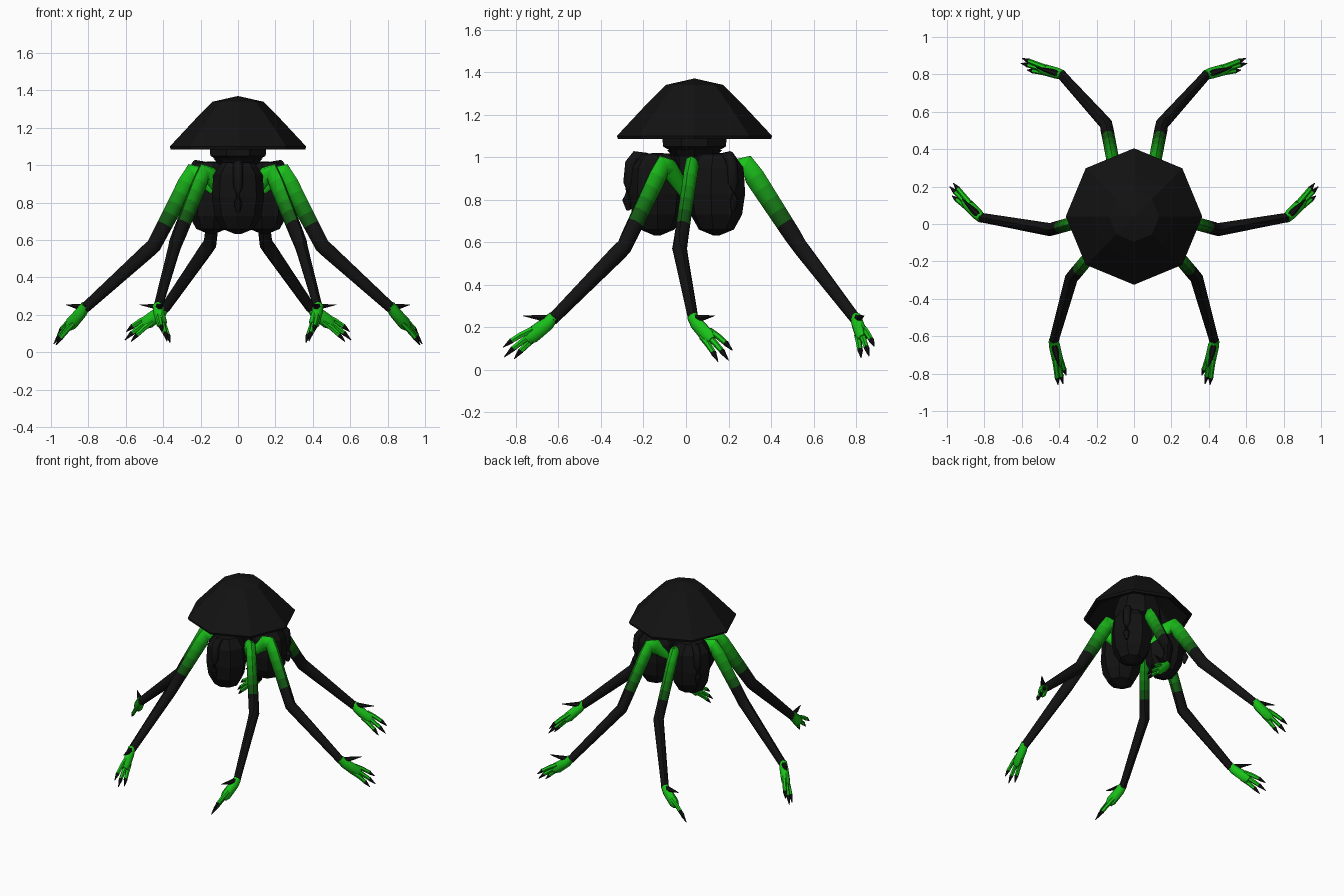
import bpy, math
from mathutils import Vector

if "Cube" in bpy.data.objects:
    bpy.data.objects.remove(bpy.data.objects["Cube"])

CX = Vector((0, 0.04, 0))  # body axis


def material(name, rgb):
    m = bpy.data.materials.new(name)
    m.diffuse_color = (*rgb, 1)
    m.use_nodes = True
    m.node_tree.nodes["Principled BSDF"].inputs["Base Color"].default_value = m.diffuse_color
    return m


BLACK, GREEN = Vector((0.006, 0.006, 0.006)), Vector((0.01, 0.55, 0.01))
STEPS = 6
# green fading to black: index 0 is green, index STEPS is black
FADE = [material("fade_%d" % i, GREEN.lerp(BLACK, i / STEPS)) for i in range(STEPS + 1)]


def make(name, verts, faces, mats=None, smooth=False, mirror=False):
    me = bpy.data.meshes.new(name)
    me.from_pydata([tuple(v) for v in verts], [], faces)
    for m in FADE:
        me.materials.append(m)
    for i, p in enumerate(me.polygons):
        p.material_index = mats[i] if mats else STEPS
    ob = bpy.data.objects.new(name, me)
    bpy.context.collection.objects.link(ob)
    bpy.ops.object.select_all(action='DESELECT')
    ob.select_set(True)
    bpy.context.view_layer.objects.active = ob
    bpy.ops.object.mode_set(mode='EDIT')
    bpy.ops.mesh.select_all(action='SELECT')
    bpy.ops.mesh.normals_make_consistent(inside=False)
    bpy.ops.object.mode_set(mode='OBJECT')
    if smooth:
        bpy.ops.object.shade_smooth_by_angle(angle=math.radians(50))
    if mirror:
        ob.modifiers.new("mirror", 'MIRROR')
    return ob


def skin(rings, n):
    """Quads between successive rings plus both end caps."""
    faces = []
    for i in range(len(rings) - 1):
        for j in range(n):
            k = (j + 1) % n
            faces.append((i * n + j, i * n + k, (i + 1) * n + k, (i + 1) * n + j))
    last = (len(rings) - 1) * n
    faces += [tuple(range(n)), tuple(range(last, last + n))]
    return [v for r in rings for v in r], faces


def lathe(name, profile, center, n=8, spin=0.0, sx=1.0, sy=1.0, turn=0.0, mirror=False):
    rings = []
    for r, z in profile:
        ring = []
        for j in range(n):
            a = spin + j * math.tau / n
            x, y = r * sx * math.cos(a), r * sy * math.sin(a)
            ring.append(Vector((center.x + x * math.cos(turn) - y * math.sin(turn),
                                center.y + x * math.sin(turn) + y * math.cos(turn), z)))
        rings.append(ring)
    v, f = skin(rings, n)
    return make(name, v, f, mirror=mirror)


def tube(name, pts, sizes, n=8, mats=None, mirror=False):
    """Elliptical tube; sizes are (half width sideways, half height)."""
    pts = [Vector(p) for p in pts]
    rings = []
    for i, p in enumerate(pts):
        t = Vector()
        if i > 0:
            t += (p - pts[i - 1]).normalized()
        if i < len(pts) - 1:
            t += (pts[i + 1] - p).normalized()
        t.normalize()
        side = t.cross(Vector((0, 0, 1))).normalized()
        up = side.cross(t)
        w, h = sizes[i]
        rings.append([p + side * w * math.cos(j * math.tau / n) + up * h * math.sin(j * math.tau / n)
                      for j in range(n)])
    v, f = skin(rings, n)
    m = None
    if mats:
        m = [mats[i] for i in range(len(pts) - 1) for _ in range(n)] + [mats[0], mats[-1]]
    return make(name, v, f, m, True, mirror)


# Hollow eight-sided hat shell
lathe("hat", [(0.002, 1.345), (0.11, 1.31), (0.2, 1.225), (0.335, 1.085),
              (0.36, 1.085), (0.365, 1.1), (0.225, 1.25), (0.135, 1.34), (0.002, 1.37)], CX)

# Head under the hat and central core
lathe("head", [(0.12, 1.03), (0.16, 1.05), (0.165, 1.11), (0.13, 1.22), (0.05, 1.27)], CX, spin=math.pi / 8)
lathe("core", [(0.05, 0.8), (0.09, 0.88), (0.1, 1.0), (0.13, 1.035)], CX)

# Three hanging body lobes, each with a ridge on its outer side
LOBE = [(0.015, 0.632), (0.085, 0.66), (0.125, 0.73), (0.14, 0.83), (0.132, 0.95), (0.085, 1.015), (0.01, 1.02)]
for name, ang, mir in (("front", -90, False), ("rear", 36, True)):
    a = math.radians(ang)
    d = Vector((math.cos(a), math.sin(a), 0))
    lathe(name + "_lobe", LOBE, CX + d * 0.175, sx=0.95, turn=a, mirror=mir)
    path = [(0.22, 1.0), (0.275, 1.005), (0.3, 0.97), (0.31, 0.88), (0.318, 0.8), (0.31, 0.75)]
    tube(name + "_ridge", [CX + d * r + Vector((0, 0, z)) for r, z in path],
         [(0.02, 0.02), (0.026, 0.026), (0.027, 0.027), (0.025, 0.025), (0.022, 0.022), (0.01, 0.01)], mirror=mir)

# Legs: root, hip, knee, ankle, middle toe tip (right side, mirrored to the left)
LEGS = {
    "rear": ((0.03, 0.15, 0.84), (0.1, 0.275, 0.98), (0.15, 0.535, 0.58), (0.39, 0.8, 0.235), (0.605, 0.86, 0.065)),
    "middle": ((0.1, 0.04, 0.84), (0.235, 0.03, 0.98), (0.45, -0.03, 0.57), (0.82, 0.035, 0.235), (0.985, 0.2, 0.045)),
    "front": ((0.07, -0.01, 0.84), (0.175, -0.1, 0.98), (0.335, -0.29, 0.58), (0.43, -0.63, 0.235), (0.38, -0.855, 0.06)),
}
for name, pts in LEGS.items():
    root, hip, knee, ankle, tip = [Vector(p) for p in pts]

    # Upper and lower leg, green at the hip fading to black at the knee
    path, size, mats = [root, root.lerp(hip, 0.75)], [(0.03, 0.035), (0.034, 0.05)], [0]
    for i in range(8):
        f = i / 7
        path.append(hip.lerp(knee, 0.05 + f * 0.95))
        size.append((0.034 + 0.001 * f, 0.05 - 0.01 * f))
        mats.append(min(i, STEPS))
    path += [knee.lerp(ankle, 0.08), ankle]
    size += [(0.034, 0.04), (0.025, 0.028)]
    mats += [STEPS, STEPS]
    tube(name + "_leg", path, size, mats=mats, mirror=True)

    # Palm
    out = tip - ankle
    side = out.cross(Vector((0, 0, 1))).normalized()
    up = side.cross(out).normalized()
    palm = ankle + out * 0.42
    tube(name + "_palm", [ankle - out * 0.06 + up * 0.008, ankle + out * 0.1, palm, palm + out * 0.1],
         [(0.025, 0.026), (0.03, 0.034), (0.03, 0.038), (0.02, 0.026)], mats=[0, 0, 0], mirror=True)

    # Three toes ending in black claws
    for k, (s, u, reach) in enumerate(((-0.022, 0.036, 0.9), (0, 0, 1.0), (0.022, -0.032, 0.9))):
        base = palm + side * s * 0.6 + up * u * 0.55 - out * 0.08
        end = ankle + out * reach + side * s * 1.2 + up * u
        end.z = max(end.z, 0.006)
        tube("%s_toe_%d" % (name, k + 1),
             [base, base.lerp(end, 0.35) + up * 0.006, base.lerp(end, 0.68) + up * 0.006,
              base.lerp(end, 0.7) + up * 0.006, end],
             [(0.015, 0.016), (0.014, 0.015), (0.013, 0.013), (0.014, 0.014), (0.002, 0.002)],
             n=6, mats=[0, 0, STEPS, STEPS], mirror=True)

    # Black spur above the ankle, pointing along the foot
    flat = Vector((out.x, out.y, 0)).normalized()
    start = ankle + Vector((0, 0, 0.01)) - flat * 0.02
    tube(name + "_spur", [start, start + flat * 0.08, start + flat * 0.16 + Vector((0, 0, 0.01))],
         [(0.02, 0.018), (0.016, 0.014), (0.002, 0.002)], n=6, mats=[STEPS, STEPS], mirror=True)
